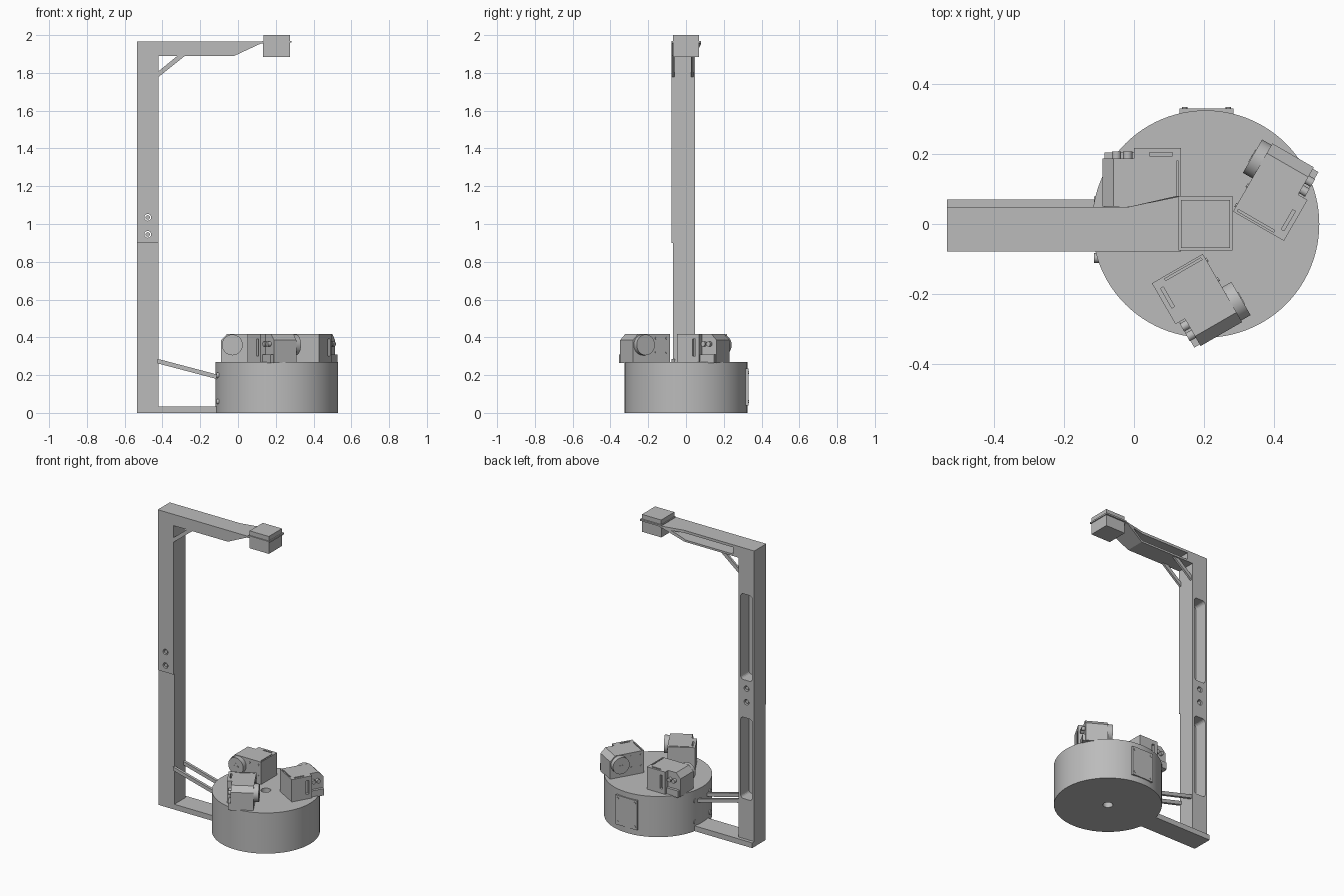
import bpy, bmesh, math
from mathutils import Matrix, Vector

if "Cube" in bpy.data.objects:
    bpy.data.objects.remove(bpy.data.objects["Cube"], do_unlink=True)

grey = bpy.data.materials.new("plain_grey")
grey.use_nodes = True
grey.diffuse_color = (0.5, 0.5, 0.5, 1)
grey.node_tree.nodes["Principled BSDF"].inputs["Base Color"].default_value = (0.5, 0.5, 0.5, 1)

CX = 0.205   # centre of the round base
R = 0.325


def finish(name, bm, smooth=False):
    bmesh.ops.recalc_face_normals(bm, faces=bm.faces)
    me = bpy.data.meshes.new(name)
    bm.to_mesh(me)
    bm.free()
    ob = bpy.data.objects.new(name, me)
    bpy.context.collection.objects.link(ob)
    me.materials.append(grey)
    if smooth:
        select(ob)
        bpy.ops.object.shade_smooth_by_angle(angle=math.radians(35))
    return ob


def select(ob):
    bpy.ops.object.select_all(action='DESELECT')
    ob.select_set(True)
    bpy.context.view_layer.objects.active = ob


def prism(name, profile, y0, y1):
    """Extrude an x-z outline from y0 to y1."""
    bm = bmesh.new()
    face = bm.faces.new([bm.verts.new((x, y0, z)) for x, z in profile])
    ext = bmesh.ops.extrude_face_region(bm, geom=[face])
    verts = [g for g in ext["geom"] if isinstance(g, bmesh.types.BMVert)]
    bmesh.ops.translate(bm, verts=verts, vec=(0, y1 - y0, 0))
    return finish(name, bm)


def box(name, x0, x1, y0, y1, z0, z1):
    return prism(name, [(x0, z0), (x1, z0), (x1, z1), (x0, z1)], y0, y1)


def cylinder(name, centre, radius, depth, axis='Z', sides=32):
    bm = bmesh.new()
    bmesh.ops.create_cone(bm, cap_ends=True, segments=sides, radius1=radius, radius2=radius, depth=depth)
    if axis != 'Z':
        bm.transform(Matrix.Rotation(math.pi / 2, 4, 'X' if axis == 'Y' else 'Y'))
    bm.transform(Matrix.Translation(centre))
    return finish(name, bm, True)


def cut(target, cutter, keep=False):
    mod = target.modifiers.new("cut", 'BOOLEAN')
    mod.operation = 'DIFFERENCE'
    mod.solver = 'EXACT'
    mod.object = cutter
    select(target)
    bpy.ops.object.modifier_apply(modifier=mod.name)
    if not keep:
        bpy.data.objects.remove(cutter, do_unlink=True)


def round_slot(x0, x1, z0, z1, r=0.02):
    """Rounded rectangular outline for a pocket."""
    pts = []
    for i, (x, z) in enumerate([(x1 - r, z1 - r), (x0 + r, z1 - r), (x0 + r, z0 + r), (x1 - r, z0 + r)]):
        for k in range(5):
            a = math.pi / 2 * (i + k / 4)
            pts.append((x + r * math.cos(a), z + r * math.sin(a)))
    return pts


# Round base with a centre hole
base = cylinder("round_base", (CX, 0, 0.135), R, 0.27, sides=96)
cut(base, cylinder("cutter", (CX, 0, 0.135), 0.03, 0.4))

# Access panel and its corner screws at the back of the base
box("back_panel", 0.13, 0.285, 0.30, 0.331, 0.04, 0.235)
for x in (0.145, 0.27):
    for z in (0.06, 0.215):
        cylinder("panel_screw", (x, 0.331, z), 0.008, 0.006, 'Y', 12)

# Column and upper arm frame
frame = prism("column_and_arm", [(-0.535, 0), (-0.42, 0), (-0.42, 1.89), (-0.02, 1.89),
                                 (-0.02, 1.965), (-0.535, 1.965)], -0.068, 0.048)
tip = prism("arm_tip", [(-0.02, 1.89), (0.12, 1.955), (0.135, 1.955), (0.135, 1.965), (-0.02, 1.965)], -0.078, 0.048)
for v in tip.data.vertices:
    if v.co.x > 0 and v.co.y > 0:
        v.co.y = 0.08
cover = prism("front_cover", [(-0.535, 0.9), (-0.42, 0.9), (-0.42, 1.89), (-0.02, 1.89),
                              (-0.02, 1.965), (-0.535, 1.965)], -0.078, -0.068)

# Rear pockets in the column and arm
for z0, z1 in ((0.3, 0.84), (1.09, 1.66)):
    cut(frame, prism("cutter", round_slot(-0.52, -0.435, z0, z1), -0.04, 0.2))
arm_pocket = prism("cutter", [(-0.38, 1.903), (-0.03, 1.903), (0.06, 1.948), (-0.38, 1.948)], -0.04, 0.2)
cut(frame, arm_pocket, True)
cut(tip, arm_pocket)

# Bolt holes and bolt sleeves through the column
for z in (0.945, 1.035):
    for part in (frame, cover):
        cut(part, cylinder("cutter", (-0.478, 0, z), 0.018, 0.4, 'Y', 24))
    cylinder("column_bolt", (-0.478, -0.016, z), 0.0115, 0.114, 'Y', 24)

# Foot bar joining the column to the base
box("foot_bar", -0.535, -0.08, -0.068, 0.07, 0, 0.035)

# Paired braces at the top and bottom of the column
for y in (-0.076, 0.026):
    prism("upper_brace", [(-0.425, 1.775), (-0.425, 1.805), (-0.315, 1.895), (-0.275, 1.895)], y, y + 0.014)
    prism("lower_brace", [(-0.425, 0.262), (-0.425, 0.286), (-0.08, 0.195), (-0.08, 0.171)], y, y + 0.018)
    for z in (0.06, 0.2):
        cylinder("base_bolt", (-0.107, y + 0.009 + math.copysign(0.03, y), z), 0.014, 0.016, 'X', 16)

# Head at the end of the arm
box("head_lower", 0.132, 0.276, -0.07, 0.07, 1.885, 1.963)
box("head_rim", 0.128, 0.282, -0.076, 0.08, 1.96, 1.97)
box("head_cap", 0.134, 0.275, -0.069, 0.069, 1.97, 2.0)


def sensor_module(index):
    """One block with a round front disc, rear bracket and knobs, placed around the base."""
    z0, z1 = 0.265, 0.418
    parts = []
    body = prism("module_body", [(-0.09, z0), (0.135, z0), (0.135, z1), (-0.058, z1), (-0.09, 0.385)], 0.05, 0.187)
    cut(body, box("cutter", 0.122, 0.128, 0.06, 0.18, 0.411, 0.5))
    parts.append(body)
    parts.append(cylinder("module_disc", (-0.03, 0.035, 0.36), 0.055, 0.032, 'Y', 48))
    parts.append(box("disc_slot_bar", -0.05, -0.01, 0.0165, 0.02, 0.357, 0.363))
    parts.append(box("disc_cross_bar", -0.033, -0.027, 0.0165, 0.02, 0.34, 0.38))
    # Rear bracket with an open slot
    bracket = box("module_bracket", 0.0, 0.135, 0.185, 0.218, z0, z1)
    cut(bracket, box("cutter", 0.045, 0.11, 0.195, 0.204, 0.31, 0.5))
    cut(bracket, box("cutter", 0.02, 0.04, 0.2, 0.3, 0.3, 0.39))
    parts.append(bracket)
    parts.append(box("module_ledge", -0.085, 0.0, 0.185, 0.205, z0, 0.31))
    for x in (-0.05, -0.018):
        parts.append(cylinder("module_knob", (x, 0.195, 0.365), 0.013, 0.024, 'Y', 20))
    for x in (0.05, 0.115):
        for z in (0.32, 0.395):
            parts.append(cylinder("front_screw", (x, 0.049, z), 0.006, 0.006, 'Y', 12))
    pivot = Vector((CX, 0, 0))
    turn = (Matrix.Translation(pivot) @ Matrix.Rotation(index * math.tau / 3, 4, 'Z')
            @ Matrix.Translation(-pivot))
    for ob in parts:
        ob.data.transform(turn)
        ob.data.update()


for i in range(3):
    sensor_module(i)
